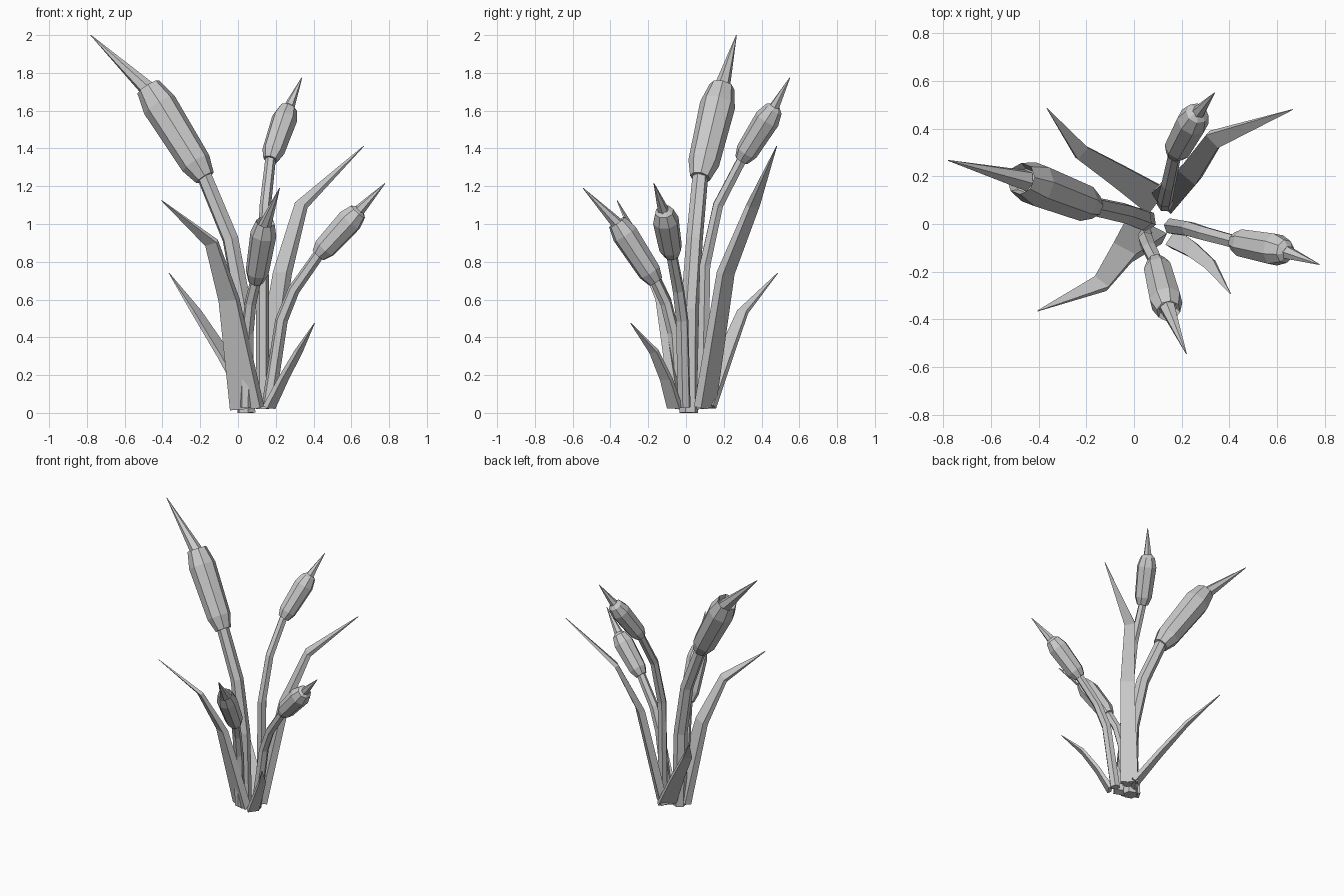
import bpy, bmesh, math
from mathutils import Vector

if "Cube" in bpy.data.objects:
    bpy.data.objects.remove(bpy.data.objects["Cube"])


def loft(name, rings):
    """Skin a list of equal-sized vertex rings and cap both ends."""
    bm = bmesh.new()
    vs = [[bm.verts.new(p) for p in ring] for ring in rings]
    n = len(vs[0])
    for a, b in zip(vs, vs[1:]):
        for i in range(n):
            j = (i + 1) % n
            bm.faces.new((a[i], a[j], b[j], b[i]))
    bm.faces.new(vs[0][::-1])
    bm.faces.new(vs[-1])
    bmesh.ops.recalc_face_normals(bm, faces=bm.faces)
    me = bpy.data.meshes.new(name)
    bm.to_mesh(me)
    bm.free()
    ob = bpy.data.objects.new(name, me)
    bpy.context.collection.objects.link(ob)
    return ob


def tangents(pts):
    last = len(pts) - 1
    return [(pts[min(i + 1, last)] - pts[max(i - 1, 0)]).normalized()
            for i in range(last + 1)]


def tube(name, pts, radii, sides, side):
    """Round section swept along pts; side is a horizontal reference axis."""
    pts = [Vector(p) for p in pts]
    ts = tangents(pts)
    if ts[0].z < 0.95 and len(pts) > 3 and name.startswith("stem"):
        ts[0] = Vector((0, 0, 1))
    rings = []
    for p, t, r in zip(pts, ts, radii):
        u = (side - t * side.dot(t)).normalized()
        v = t.cross(u)
        rings.append([p + r * (math.cos(a) * u + math.sin(a) * v)
                      for a in (2 * math.pi * (k + 0.5) / sides for k in range(sides))])
    return loft(name, rings)


def cattail(tag, path, top, tip, r0, r1, head_r, rim, recess):
    a, b, tip = Vector(path[-1]), Vector(top), Vector(tip)
    d = b - a
    side = Vector((-d.y, d.x, 0)).normalized()
    n = len(path) - 1
    # bent stem
    tube("stem_" + tag, path + [tuple(a + d * 0.05)],
         [r0 + (r1 - r0) * i / n for i in range(n + 1)] + [r1], 6, side)
    # seed head, the end is either pulled in or domed
    prof = [(0, 0.58), (0.16, 0.88), (0.8, 1.0), (1.0, rim)]
    prof.append((0.93, rim * 0.75) if recess else (1.06, 0.35))
    rings = []
    t = d.normalized()
    v = t.cross(side)
    for f, k in prof:
        rings.append([a + d * f + head_r * k * (math.cos(q) * side + math.sin(q) * v)
                      for q in (math.pi * (m + 0.5) / 4 for m in range(8))])
    loft("seed_head_" + tag, rings)
    # pointed spike
    start = b - d * 0.07
    tube("spike_" + tag, [start, tip], [head_r * 0.5, 0.002], 6, side)


def leaf(tag, pts, widths, thick, across):
    """Flat rectangular blade narrowing to a point."""
    pts = [Vector(p) for p in pts]
    w = Vector((*across, 0)).normalized()
    rings = []
    for p, t, wd, th in zip(pts, tangents(pts), widths, thick):
        u = (w - t * w.dot(t)).normalized() * wd / 2
        v = t.cross(u).normalized() * th / 2
        rings.append([p + u + v, p - u + v, p - u - v, p + u - v])
    loft("leaf_" + tag, rings)


# Cattails
cattail("tall", [(0.045, 0.015, 0), (0.03, 0.02, 0.55), (-0.04, 0.045, 0.92), (-0.175, 0.075, 1.245)],
        (-0.475, 0.19, 1.725), (-0.78, 0.267, 2.0), 0.05, 0.042, 0.094, 0.72, True)
cattail("back", [(0.13, 0.085, 0.02), (0.13, 0.10, 0.78), (0.145, 0.17, 1.1), (0.172, 0.295, 1.34)],
        (0.265, 0.465, 1.61), (0.338, 0.55, 1.775), 0.035, 0.028, 0.068, 0.72, False)
cattail("right", [(0.16, -0.01, 0.03), (0.23, -0.02, 0.49), (0.295, -0.04, 0.65), (0.425, -0.075, 0.835)],
        (0.635, -0.115, 1.065), (0.778, -0.17, 1.215), 0.036, 0.03, 0.07, 0.72, False)
cattail("front", [(0.045, -0.04, 0.03), (0.05, -0.065, 0.42), (0.066, -0.105, 0.58), (0.093, -0.16, 0.695)],
        (0.145, -0.365, 1.01), (0.22, -0.545, 1.19), 0.035, 0.03, 0.07, 0.72, True)

# Leaves
leaf("tall", [(0.125, 0.1, 0.03), (0.235, 0.21, 0.74), (0.335, 0.355, 1.1), (0.665, 0.48, 1.412)],
     [0.12, 0.095, 0.075, 0.003], [0.05, 0.045, 0.03, 0.003], (0.7, -0.6))
leaf("front_left", [(0.048, -0.02, 0.025), (-0.048, -0.12, 0.6), (-0.14, -0.25, 0.9), (-0.405, -0.365, 1.125)],
     [0.18, 0.105, 0.075, 0.003], [0.05, 0.04, 0.025, 0.003], (0.9, -0.45))
leaf("back_left", [(0.09, 0.1, 0.03), (-0.07, 0.205, 0.3), (-0.22, 0.3, 0.535), (-0.365, 0.485, 0.74)],
     [0.13, 0.095, 0.065, 0.003], [0.03, 0.025, 0.02, 0.003], (0.6, 0.75))
leaf("front_right", [(0.165, -0.06, 0.03), (0.24, -0.105, 0.18), (0.32, -0.17, 0.325), (0.405, -0.293, 0.475)],
     [0.08, 0.065, 0.05, 0.003], [0.03, 0.025, 0.02, 0.003], (0.55, 0.8))
